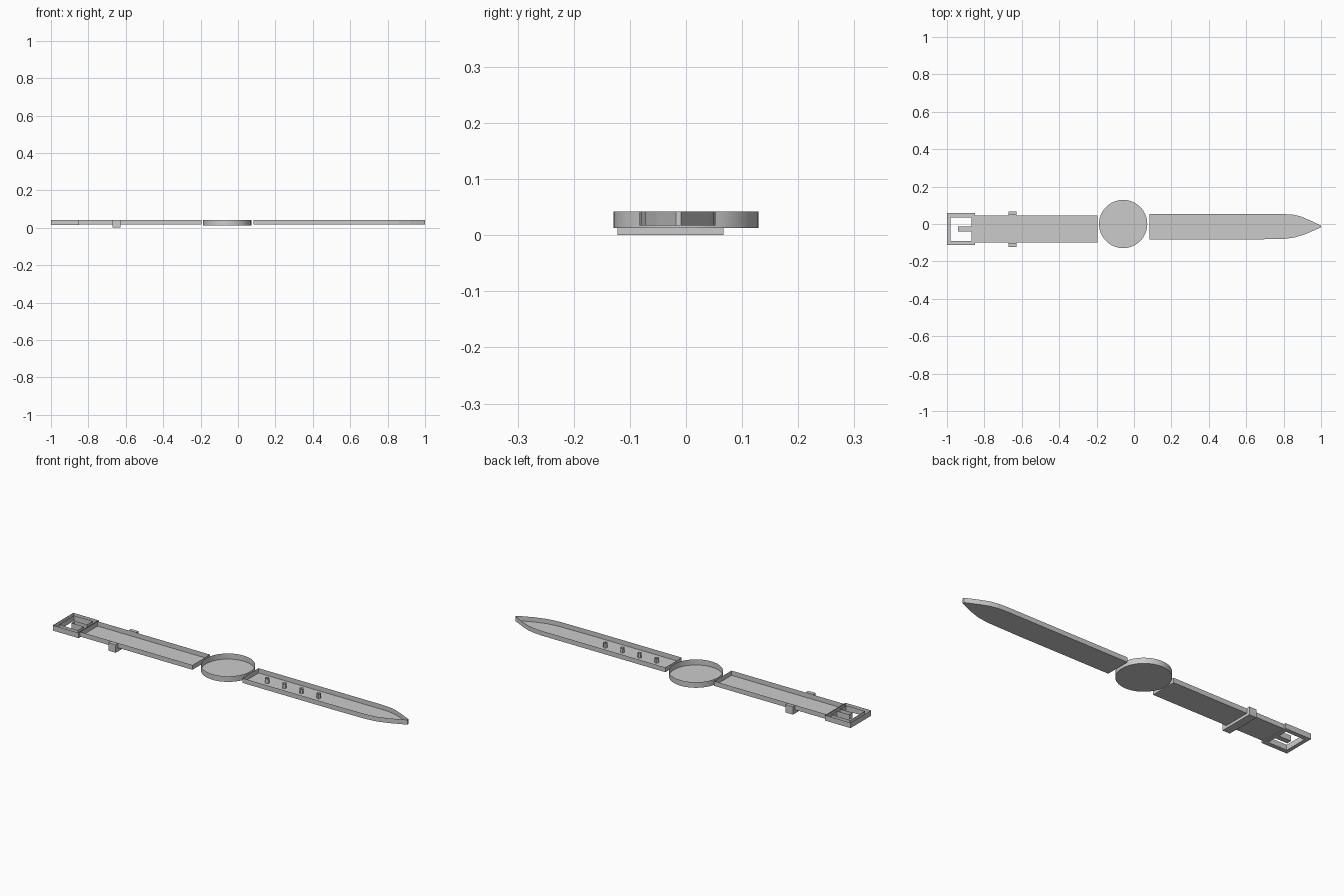
import bpy, bmesh, math

if "Cube" in bpy.data.objects:
    bpy.data.objects.remove(bpy.data.objects["Cube"])

TOP = 0.042


def tray(name, loops, z, floor=True, smooth=False):
    """Open-topped shell: floor at z, walls up to TOP along every outline (first outer, rest holes)."""
    bm = bmesh.new()
    edges = []
    for i, pts in enumerate(loops):
        low = [bm.verts.new((x, y, z)) for x, y in pts]
        high = [bm.verts.new((x, y, TOP)) for x, y in pts]
        n = len(pts)
        for k in range(n):
            j = (k + 1) % n
            f = bm.faces.new((low[k], low[j], high[j], high[k]))
            edges.append(bm.edges.get((low[k], low[j])))
        if floor and len(loops) == 1:
            bm.faces.new(low[::-1])
    if floor and len(loops) > 1:
        bmesh.ops.triangle_fill(bm, edges=edges, use_beauty=True, use_dissolve=False,
                                normal=(0, 0, -1))
    return finish(name, bm, smooth)


def finish(name, bm, smooth=False):
    bmesh.ops.recalc_face_normals(bm, faces=bm.faces)
    me = bpy.data.meshes.new(name)
    bm.to_mesh(me)
    bm.free()
    ob = bpy.data.objects.new(name, me)
    bpy.context.collection.objects.link(ob)
    if smooth:
        bpy.context.view_layer.objects.active = ob
        ob.select_set(True)
        bpy.ops.object.shade_smooth_by_angle(angle=math.radians(30))
        ob.select_set(False)
    return ob


def rect(x0, x1, y0, y1):
    return [(x0, y0), (x1, y0), (x1, y1), (x0, y1)]


def circle(cx, cy, r, n):
    return [(cx + r * math.cos(2 * math.pi * i / n), cy + r * math.sin(2 * math.pi * i / n))
            for i in range(n)]


# Round watch case
tray("watch_case", [circle(-0.058, 0.0, 0.129, 64)], 0.0125, smooth=True)

# Buckle-side strap
tray("buckle_strap", [rect(-0.855, -0.196, -0.099, 0.046)], 0.017)

# Buckle frame, its opening notched around the prong
opening = [(-0.98, -0.09), (-0.87, -0.09), (-0.87, -0.041), (-0.942, -0.041),
           (-0.942, -0.014), (-0.87, -0.014), (-0.87, 0.035), (-0.98, 0.035)]
tray("buckle", [rect(-1.0, -0.85, -0.113, 0.058), opening], 0.014)

# Pointed strap
outline = [(0.083, -0.083), (0.6, -0.083), (0.80, -0.08), (0.86, -0.072), (0.92, -0.053),
           (1.0, -0.018), (1.0, -0.009), (0.94, 0.02), (0.89, 0.041), (0.85, 0.05),
           (0.80, 0.053), (0.083, 0.053)]
tray("pointed_strap", [outline], 0.017)

# Walls of the strap holes
for i in range(4):
    tray(f"strap_hole_{i + 1}", [circle(0.18 + 0.1 * i, -0.014, 0.01, 12)], 0.017,
         floor=False, smooth=True)

# Keeper loop: U profile passing under the strap
bm = bmesh.new()
prof = [(-0.122, 0.0), (0.067, 0.0), (0.067, TOP), (0.049, TOP),
        (0.049, 0.014), (-0.102, 0.014), (-0.102, TOP), (-0.122, TOP)]
face = bm.faces.new([bm.verts.new((-0.67, y, z)) for y, z in prof])
ext = bmesh.ops.extrude_face_region(bm, geom=[face], use_keep_orig=True)
bmesh.ops.translate(bm, vec=(0.043, 0, 0),
                    verts=[v for v in ext["geom"] if isinstance(v, bmesh.types.BMVert)])
finish("keeper_loop", bm)
